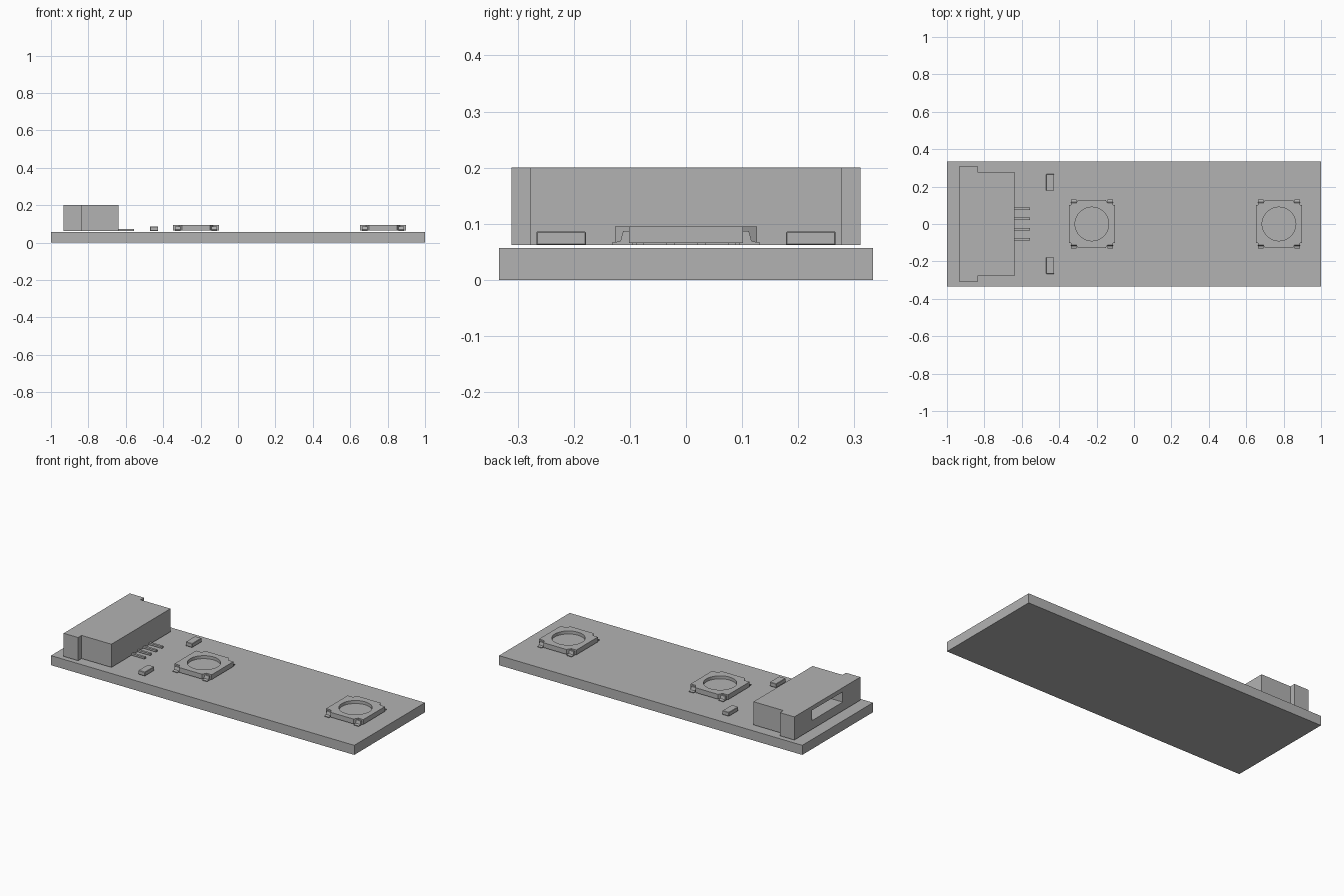
import bpy
import bmesh
import math

cube = bpy.data.objects.get("Cube")
if cube:
    bpy.data.objects.remove(cube, do_unlink=True)

GREY = (0.45, 0.45, 0.45, 1.0)
grey = bpy.data.materials.new("plain_grey")
grey.use_nodes = True
grey.diffuse_color = GREY
grey.node_tree.nodes["Principled BSDF"].inputs["Base Color"].default_value = GREY

BOARD_TOP = 0.057
SEAT = 0.062  # underside of the mounted parts


def prism(name, outline, axis, low, high, offset=(0, 0, 0)):
    """Extrude an outline along z (points are x, y) or along x (points are y, z)."""
    bm = bmesh.new()
    place = (lambda a, b, t: (a, b, t)) if axis == "z" else (lambda a, b, t: (t, a, b))
    face = bm.faces.new([bm.verts.new(place(a, b, low)) for a, b in outline])
    moved = bmesh.ops.extrude_face_region(bm, geom=[face])["geom"]
    shift = place(0, 0, high - low)
    bmesh.ops.translate(bm, vec=shift, verts=[v for v in moved if isinstance(v, bmesh.types.BMVert)])
    bmesh.ops.recalc_face_normals(bm, faces=bm.faces)
    mesh = bpy.data.meshes.new(name)
    bm.to_mesh(mesh)
    bm.free()
    mesh.materials.append(grey)
    obj = bpy.data.objects.new(name, mesh)
    obj.location = offset
    bpy.context.collection.objects.link(obj)
    return obj


def box(name, x, y, z):
    outline = [(x[0], y[0]), (x[1], y[0]), (x[1], y[1]), (x[0], y[1])]
    return prism(name, outline, "z", z[0], z[1])


def cut(target, cutter):
    """Subtract the cutter, bake the result and drop the cutter."""
    mod = target.modifiers.new("recess", "BOOLEAN")
    mod.object = cutter
    mod.operation = "DIFFERENCE"
    mod.solver = "EXACT"
    bpy.context.view_layer.update()
    graph = bpy.context.evaluated_depsgraph_get()
    baked = bpy.data.meshes.new_from_object(target.evaluated_get(graph))
    target.modifiers.clear()
    target.data = baked
    bpy.data.objects.remove(cutter, do_unlink=True)


# Circuit board
box("circuit_board", (-1, 1), (-0.333, 0.333), (0, BOARD_TOP))

# Connector housing with wide rear flange and open slot
half = [(-0.64, 0.278), (-0.837, 0.278), (-0.837, 0.311), (-0.932, 0.311)]
housing = prism("connector_housing", half + [(x, -y) for x, y in reversed(half)], "z", SEAT, 0.2)
cut(housing, box("slot_cutter", (-1.1, -0.72), (-0.145, 0.145), (0.114, 0.175)))

# Connector pins
for i in range(4):
    y = (i - 1.5) * 0.055
    box(f"connector_pin_{i + 1}", (-0.645, -0.555), (y - 0.007, y + 0.007), (SEAT, 0.073))

# Chip components
for side, label in ((1, "back"), (-1, "front")):
    y0, y1 = sorted((side * 0.178, side * 0.267))
    chip = box(f"chip_component_{label}", (-0.47, -0.427), (y0, y1), (SEAT, 0.086))
    bevel = chip.modifiers.new("soft_edges", "BEVEL")
    bevel.width = 0.002

# Push buttons: body with centre tabs, round recess and four bent terminals
quarter = [(0.123, 0.102), (0.09, 0.102), (0.075, 0.127)]
back = quarter + [(-x, y) for x, y in reversed(quarter)]
body = back + [(-x, -y) for x, y in back]
ring = [(0.09 * math.cos(a), 0.09 * math.sin(a))
        for a in (math.tau * i / 48 for i in range(48))]

for cx, label in ((-0.225, "inner"), (0.775, "outer")):
    button = prism(f"button_body_{label}", body, "z", 0.066, 0.095, (cx, 0, 0))
    cut(button, prism("recess_cutter", ring, "z", 0.077, 0.12, (cx, 0, 0)))
    for sx in (-1, 1):
        for sy in (-1, 1):
            leg = [(0.095, SEAT), (0.132, SEAT), (0.132, 0.066),
                   (0.117, 0.069), (0.112, 0.087), (0.095, 0.087)]
            x = cx + sx * 0.098
            prism(f"button_terminal_{label}_{'left' if sx > 0 else 'right'}_{'back' if sy > 0 else 'front'}",
                  [(y * sy, z) for y, z in leg], "x", x - 0.015, x + 0.015)
